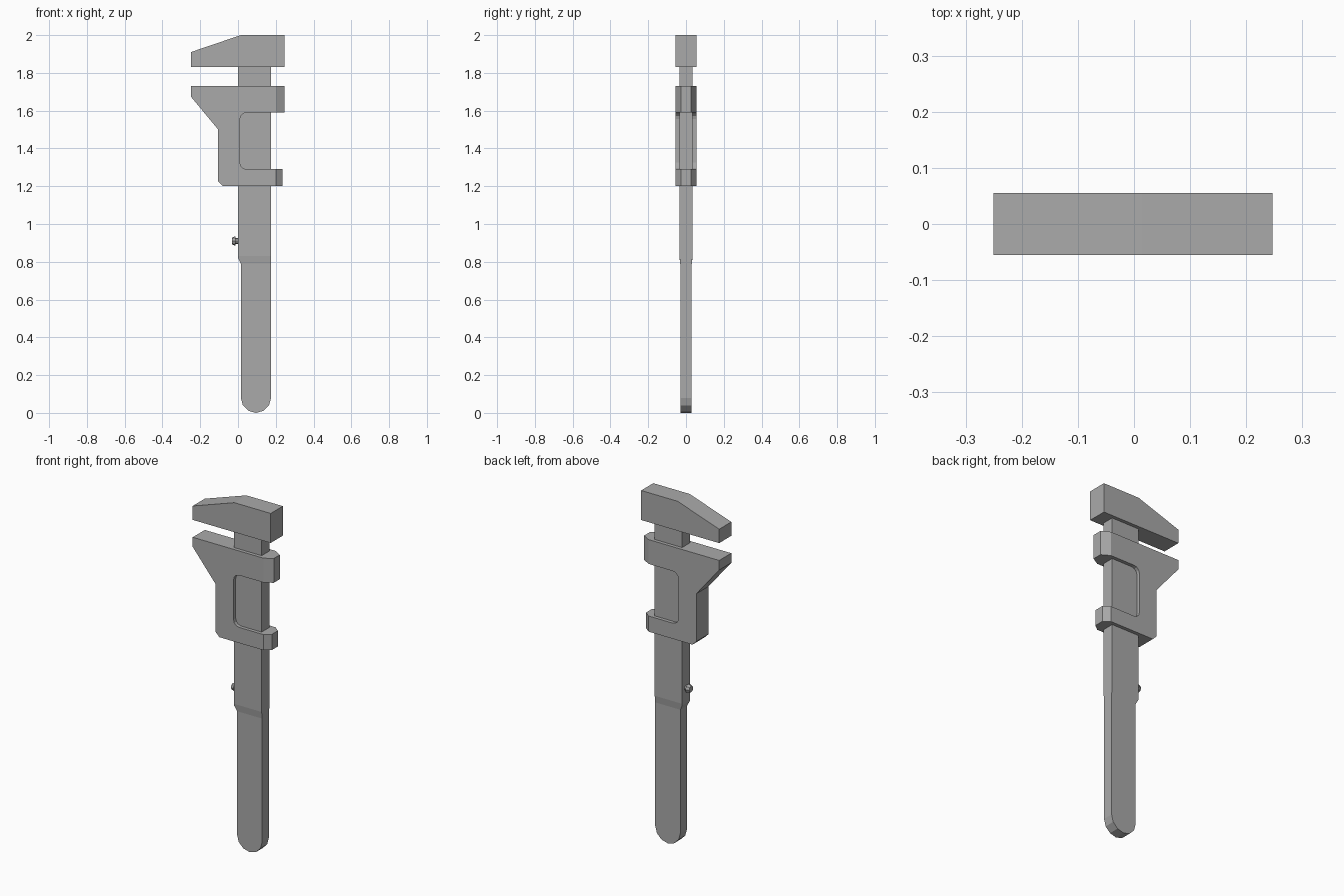
import bpy, bmesh, math
from mathutils import Matrix

cube = bpy.data.objects.get("Cube")
if cube:
    bpy.data.objects.remove(cube, do_unlink=True)

steel = bpy.data.materials.new("steel grey")
steel.use_nodes = True
colour = (0.4, 0.4, 0.4, 1)
steel.diffuse_color = colour
steel.node_tree.nodes["Principled BSDF"].inputs["Base Color"].default_value = colour


def finish(bm, name):
    bmesh.ops.recalc_face_normals(bm, faces=bm.faces)
    mesh = bpy.data.meshes.new(name)
    bm.to_mesh(mesh)
    bm.free()
    mesh.materials.append(steel)
    obj = bpy.data.objects.new(name, mesh)
    bpy.context.collection.objects.link(obj)
    return obj


def plate(outline, half):
    """Extrude an x-z outline through y, centred on y = 0."""
    bm = bmesh.new()
    face = bm.faces.new([bm.verts.new((x, -half, z)) for x, z in outline])
    ext = bmesh.ops.extrude_face_region(bm, geom=[face])
    moved = [g for g in ext["geom"] if isinstance(g, bmesh.types.BMVert)]
    bmesh.ops.translate(bm, verts=moved, vec=(0, 2 * half, 0))
    return bm


def cut(bm, point, normal):
    geom = bm.verts[:] + bm.edges[:] + bm.faces[:]
    bmesh.ops.bisect_plane(bm, geom=geom, plane_co=point, plane_no=normal)


def arc(cx, cz, r, start, end, steps):
    angles = [math.radians(start + (end - start) * i / steps) for i in range(steps + 1)]
    return [(cx + r * math.cos(a), cz + r * math.sin(a)) for a in angles]


# Fixed upper jaw
finish(plate([(-.25, 1.83), (.247, 1.83), (.247, 2), (.015, 2), (-.25, 1.91)], .055),
       "fixed_jaw")

# Bar and round-ended handle, thinner below the shoulder
bar = plate([(0, 1.85), (0, .82), (.015, .79)]
            + arc(.095, .08, .08, 180, 360, 6) + [(.175, 1.85)], .035)
for z in (.83, .79):
    cut(bar, (0, 0, z), (0, 0, 1))
for v in bar.verts:
    if v.co.z < .8:
        v.co.y *= .86
finish(bar, "bar_and_handle")

# Sliding jaw: open window on the right, tapered clip ends
slide = plate([(-.25, 1.73), (.247, 1.73), (.247, 1.59)]
              + arc(.045, 1.555, .035, 90, 180, 3)
              + arc(.045, 1.325, .035, 180, 270, 3)
              + [(.235, 1.29), (.235, 1.2), (-.08, 1.2), (-.105, 1.225),
                 (-.105, 1.5), (-.25, 1.675)], .055)
cut(slide, (.2, 0, 0), (1, 0, 0))
for v in slide.verts:
    if v.co.x > .21:
        v.co.y *= .5
finish(slide, "sliding_jaw")

# Small stop screw on the left edge of the bar
screw = bmesh.new()
for x, length, r1, r2 in ((-.005, .03, .015, .015), (-.023, .02, .025, .018)):
    bmesh.ops.create_cone(
        screw, cap_ends=True, segments=8, radius1=r1, radius2=r2, depth=length,
        matrix=Matrix.Translation((x, 0, .91)) @ Matrix.Rotation(-math.pi / 2, 4, "Y"))
finish(screw, "stop_screw")
